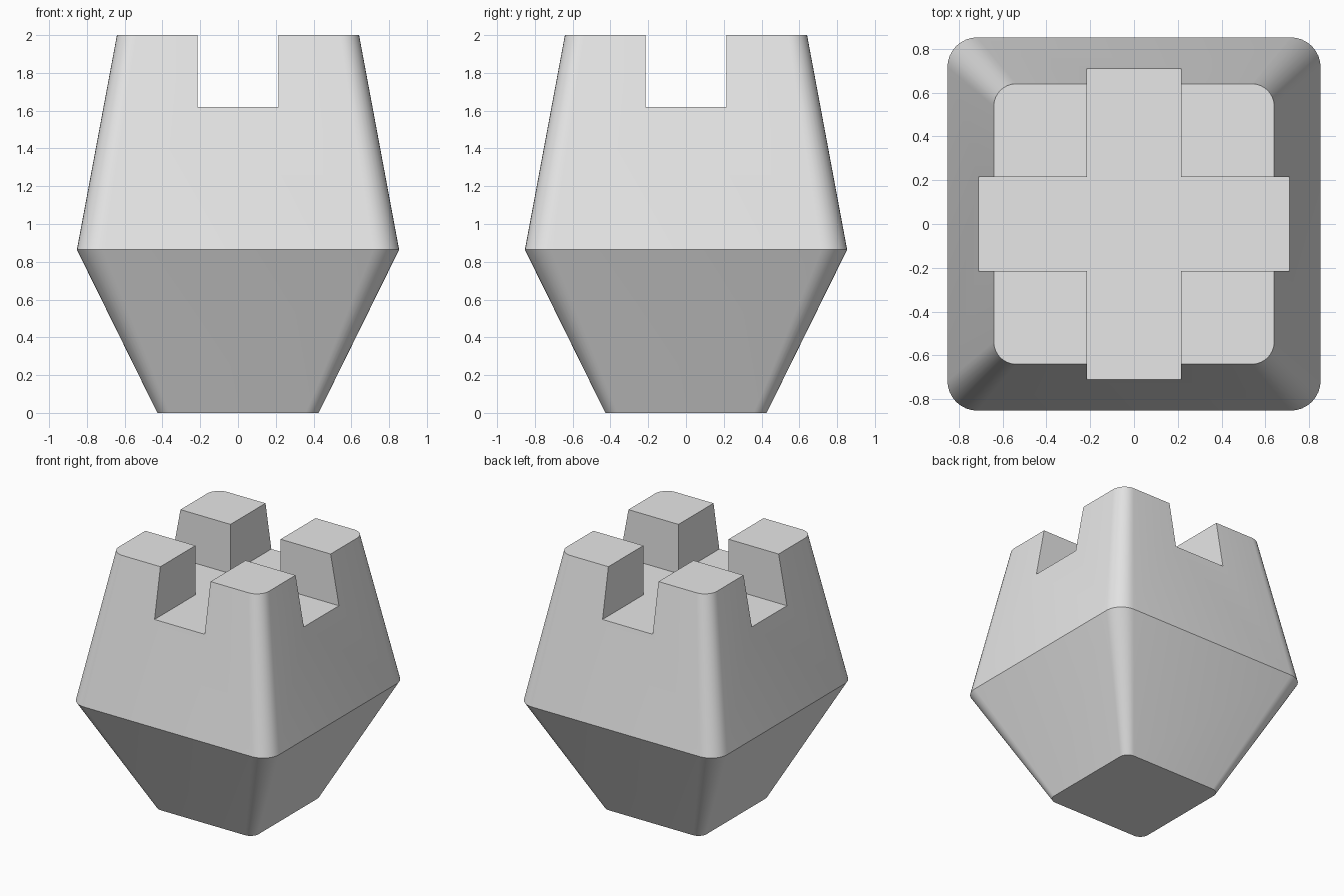
import bpy
import bmesh
from math import cos, sin, pi, radians

cube = bpy.data.objects.get("Cube")
if cube:
    bpy.data.objects.remove(cube, do_unlink=True)

# Plain grey stone
stone = bpy.data.materials.new("stone_grey")
stone.use_nodes = True
grey = (0.8, 0.8, 0.8, 1.0)
stone.diffuse_color = grey
stone.node_tree.nodes["Principled BSDF"].inputs["Base Color"].default_value = grey

CORNER = 0.16   # corner radius as a share of the half width
STEPS = 8       # segments per rounded corner


def rounded_square(half):
    """Counter-clockwise outline of a square with rounded corners."""
    r = half * CORNER
    points = []
    for q in range(4):
        mid = (q + 0.5) * pi / 2
        cx = (half - r) * (1 if cos(mid) > 0 else -1)
        cy = (half - r) * (1 if sin(mid) > 0 else -1)
        for i in range(STEPS + 1):
            a = (q + i / STEPS) * pi / 2
            points.append((cx + r * cos(a), cy + r * sin(a)))
    return points


def loft(name, sections):
    """Solid through (height, outline) sections, capped at both ends."""
    bm = bmesh.new()
    rings = [[bm.verts.new((x, y, z)) for x, y in outline] for z, outline in sections]
    n = len(rings[0])
    for low, high in zip(rings, rings[1:]):
        for i in range(n):
            j = (i + 1) % n
            bm.faces.new((low[i], low[j], high[j], high[i]))
    bm.faces.new(rings[0][::-1])
    bm.faces.new(rings[-1])
    bmesh.ops.recalc_face_normals(bm, faces=bm.faces)
    mesh = bpy.data.meshes.new(name)
    bm.to_mesh(mesh)
    bm.free()
    mesh.materials.append(stone)
    obj = bpy.data.objects.new(name, mesh)
    bpy.context.collection.objects.link(obj)
    return obj


# Tower: flares out from the foot, then tapers to the top
tower = loft("tower", [
    (0.0, rounded_square(0.427)),
    (0.864, rounded_square(0.853)),
    (2.0, rounded_square(0.641)),
])

# Cross-shaped channel that leaves four corner battlements
w, reach = 0.214, 1.2
arm = [(reach, -w), (reach, w), (w, w)]
plus = []
for _ in range(4):
    plus += arm
    arm = [(-y, x) for x, y in arm]
cutter = loft("channel_cutter", [(1.62, plus), (2.3, plus)])
cutter.hide_render = True

cut = tower.modifiers.new("channels", "BOOLEAN")
cut.operation = "DIFFERENCE"
cut.solver = "EXACT"
cut.object = cutter
bpy.ops.object.select_all(action="DESELECT")
tower.select_set(True)
bpy.context.view_layer.objects.active = tower
bpy.ops.object.modifier_apply(modifier=cut.name)
bpy.data.objects.remove(cutter, do_unlink=True)

# Smooth rounded corners, crisp edges elsewhere
bpy.ops.object.shade_smooth_by_angle(angle=radians(30))
